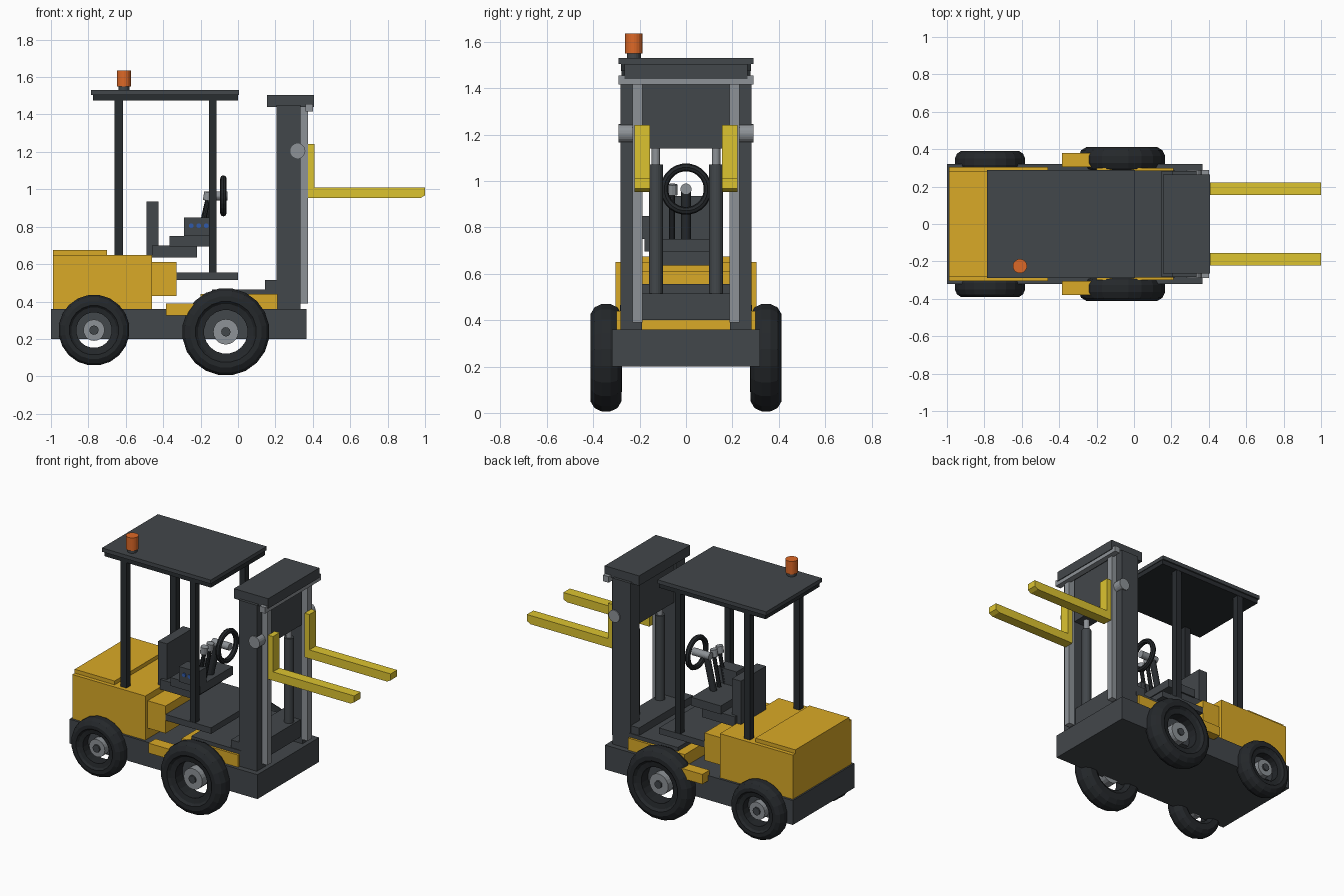
import bpy, bmesh, math
from mathutils import Vector

if "Cube" in bpy.data.objects:
    bpy.data.objects.remove(bpy.data.objects["Cube"])


def material(name, rgb):
    m = bpy.data.materials.new(name)
    m.diffuse_color = (*rgb, 1)
    m.use_nodes = True
    m.node_tree.nodes["Principled BSDF"].inputs["Base Color"].default_value = m.diffuse_color
    return m


DARK = material("dark_grey", (0.055, 0.063, 0.07))
BLACK = material("rubber", (0.018, 0.021, 0.024))
POST = material("post_dark", (0.022, 0.026, 0.03))
STEEL = material("steel", (0.27, 0.29, 0.31))
YELLOW = material("body_yellow", (0.70, 0.40, 0.02))
FORK = material("fork_yellow", (0.72, 0.55, 0.03))
ORANGE = material("beacon_orange", (0.72, 0.14, 0.02))
BLUE = material("button_blue", (0.03, 0.10, 0.40))


def finish(name, bm, mat, mirror=False, smooth=False):
    bmesh.ops.recalc_face_normals(bm, faces=bm.faces)
    me = bpy.data.meshes.new(name)
    bm.to_mesh(me)
    bm.free()
    me.materials.append(mat)
    ob = bpy.data.objects.new(name, me)
    bpy.context.collection.objects.link(ob)
    if mirror:
        mod = ob.modifiers.new("mirror_y", 'MIRROR')
        mod.use_axis = (False, True, False)
        mod.use_mirror_merge = False
    return ob


def box(name, x, y, z, mat, mirror=False):
    bm = bmesh.new()
    bmesh.ops.create_cube(bm, size=1)
    for v in bm.verts:
        v.co = [r[0] if c < 0 else r[1] for c, r in zip(v.co, (x, y, z))]
    return finish(name, bm, mat, mirror)


def rod(name, a, b, r, mat, mirror=False, sides=20):
    a, b = Vector(a), Vector(b)
    bm = bmesh.new()
    bmesh.ops.create_cone(bm, cap_ends=True, segments=sides, radius1=r, radius2=r, depth=(b - a).length)
    rot = Vector((0, 0, 1)).rotation_difference(b - a).to_matrix()
    for v in bm.verts:
        v.co = rot @ v.co + (a + b) / 2
    return finish(name, bm, mat, mirror)


def prism(name, pts, y0, y1, mat, mirror=False):
    bm = bmesh.new()
    f = bm.faces.new([bm.verts.new((x, y0, z)) for x, z in pts])
    ext = bmesh.ops.extrude_face_region(bm, geom=[f])
    for v in ext["geom"]:
        if isinstance(v, bmesh.types.BMVert):
            v.co.y = y1
    return finish(name, bm, mat, mirror)


def lathe(name, profile, centre, axis, mat, mirror=False, n=20):
    """Closed (offset, radius) profile revolved round the x or y axis."""
    bm = bmesh.new()
    rings = []
    for i in range(n):
        t = math.tau * (i + 0.5) / n
        ring = []
        for o, r in profile:
            u, w = r * math.cos(t), r * math.sin(t)
            co = (u, o, w) if axis == 'Y' else (o, u, w)
            ring.append(bm.verts.new(Vector(co) + Vector(centre)))
        rings.append(ring)
    m = len(profile)
    for i in range(n):
        p, q = rings[i], rings[(i + 1) % n]
        for j in range(m):
            k = (j + 1) % m
            bm.faces.new((p[j], p[k], q[k], q[j]))
    return finish(name, bm, mat, mirror)


# Chassis and bodywork
box("chassis", (-1, 0.365), (-0.32, 0.32), (0.20, 0.36), DARK)
box("counterweight", (-0.99, -0.46), (-0.305, 0.305), (0.36, 0.65), YELLOW)
box("counterweight_cover", (-0.99, -0.70), (-0.28, 0.28), (0.65, 0.675), YELLOW)
box("seat_base", (-0.46, -0.33), (-0.28, 0.28), (0.43, 0.61), YELLOW)
box("floor_plate", (-0.33, 0.0), (-0.28, 0.28), (0.515, 0.555), DARK)
box("front_cowl", (-0.20, 0.21), (-0.30, 0.30), (0.36, 0.44), YELLOW)
box("cowl_plate", (-0.14, 0.22), (-0.285, 0.285), (0.44, 0.465), DARK)
box("side_step", (-0.385, -0.20), (0.305, 0.38), (0.325, 0.39), YELLOW, True)

# Wheels
for name, x, z, R, half, yc, hub in (("front", -0.065, 0.238, 0.234, 0.066, 0.345, 0.068),
                                     ("rear", -0.77, 0.247, 0.19, 0.058, 0.333, 0.057)):
    shape = [(-1, .62), (-1, .82), (-.75, .94), (-.3, 1), (.3, 1), (.75, .94), (1, .82),
             (1, .70), (.8, .64), (.7, .50), (-.7, .50)]
    lathe(name + "_tyre", [(o * half, r * R) for o, r in shape], (x, yc, z), 'Y', BLACK, True)
    rod(name + "_hub", (x, 0.30, z), (x, yc + 0.03, z), hub, STEEL, True)
    rod(name + "_hub_cap", (x, yc + 0.02, z), (x, yc + 0.04, z), 0.025, DARK, True, 12)

# Overhead guard
box("roof_top", (-0.785, 0.005), (-0.29, 0.29), (1.505, 1.53), DARK)
box("roof_frame", (-0.775, 0.0), (-0.28, 0.28), (1.475, 1.505), POST)
box("rear_post", (-0.66, -0.615), (0.235, 0.278), (0.65, 1.48), POST, True)
box("front_post", (-0.155, -0.115), (0.235, 0.278), (0.52, 1.48), POST, True)
rod("beacon_base", (-0.61, -0.225, 1.53), (-0.61, -0.225, 1.555), 0.03, DARK)
rod("beacon", (-0.61, -0.225, 1.55), (-0.61, -0.225, 1.635), 0.038, ORANGE)

# Seat and console
box("seat_cushion", (-0.46, -0.22), (-0.15, 0.15), (0.635, 0.70), DARK)
box("seat_back", (-0.49, -0.425), (-0.13, 0.13), (0.635, 0.935), DARK)
box("console_deck", (-0.365, -0.15), (-0.18, 0.16), (0.695, 0.75), DARK)
box("console", (-0.29, -0.15), (-0.20, -0.11), (0.75, 0.85), DARK)
for i in range(3):
    x = -0.25 + i * 0.04
    rod(f"button_{i}", (x, -0.206, 0.805), (x, -0.195, 0.805), 0.013, BLUE, sides=10)
for i, y in enumerate((-0.12, -0.06)):
    rod(f"lever_{i}", (-0.20, y, 0.745), (-0.16, y, 0.95), 0.013, POST, sides=10)
    rod(f"lever_knob_{i}", (-0.165, y, 0.94), (-0.158, y, 0.985), 0.023, STEEL, sides=12)

# Steering
rod("steering_column", (-0.20, 0, 0.745), (-0.15, 0, 0.96), 0.021, POST, sides=12)
rod("steering_hub", (-0.18, 0, 0.965), (-0.055, 0, 0.965), 0.024, STEEL)
ring = [(0.017 * math.cos(math.tau * i / 8), 0.094 + 0.017 * math.sin(math.tau * i / 8)) for i in range(8)]
lathe("steering_wheel", ring, (-0.078, 0, 0.965), 'X', BLACK, n=24)

# Mast
box("mast_rail", (0.205, 0.335), (0.19, 0.283), (0.36, 1.45), DARK, True)
box("mast_inner_channel", (0.335, 0.375), (0.187, 0.23), (0.39, 1.45), STEEL, True)
box("mast_base_bar", (0.145, 0.32), (-0.28, 0.28), (0.40, 0.515), DARK)
box("mast_panel", (0.22, 0.33), (-0.20, 0.20), (1.14, 1.45), DARK)
box("mast_cap", (0.155, 0.405), (-0.265, 0.265), (1.44, 1.505), DARK)
box("mast_front_bar", (0.36, 0.40), (-0.29, 0.29), (1.415, 1.455), STEEL)
rod("mast_roller", (0.32, 0.20, 1.205), (0.32, 0.29, 1.205), 0.04, STEEL, True)
rod("lift_cylinder", (0.28, 0.13, 0.50), (0.28, 0.13, 1.07), 0.03, DARK, True)
rod("lift_piston", (0.28, 0.13, 1.06), (0.28, 0.13, 1.16), 0.018, STEEL, True)

# Forks
prism("fork", [(0.375, 0.953), (0.975, 0.953), (1.0, 0.968), (1.0, 1.01), (0.41, 1.01),
               (0.41, 1.242), (0.375, 1.242)], 0.155, 0.223, FORK, True)
